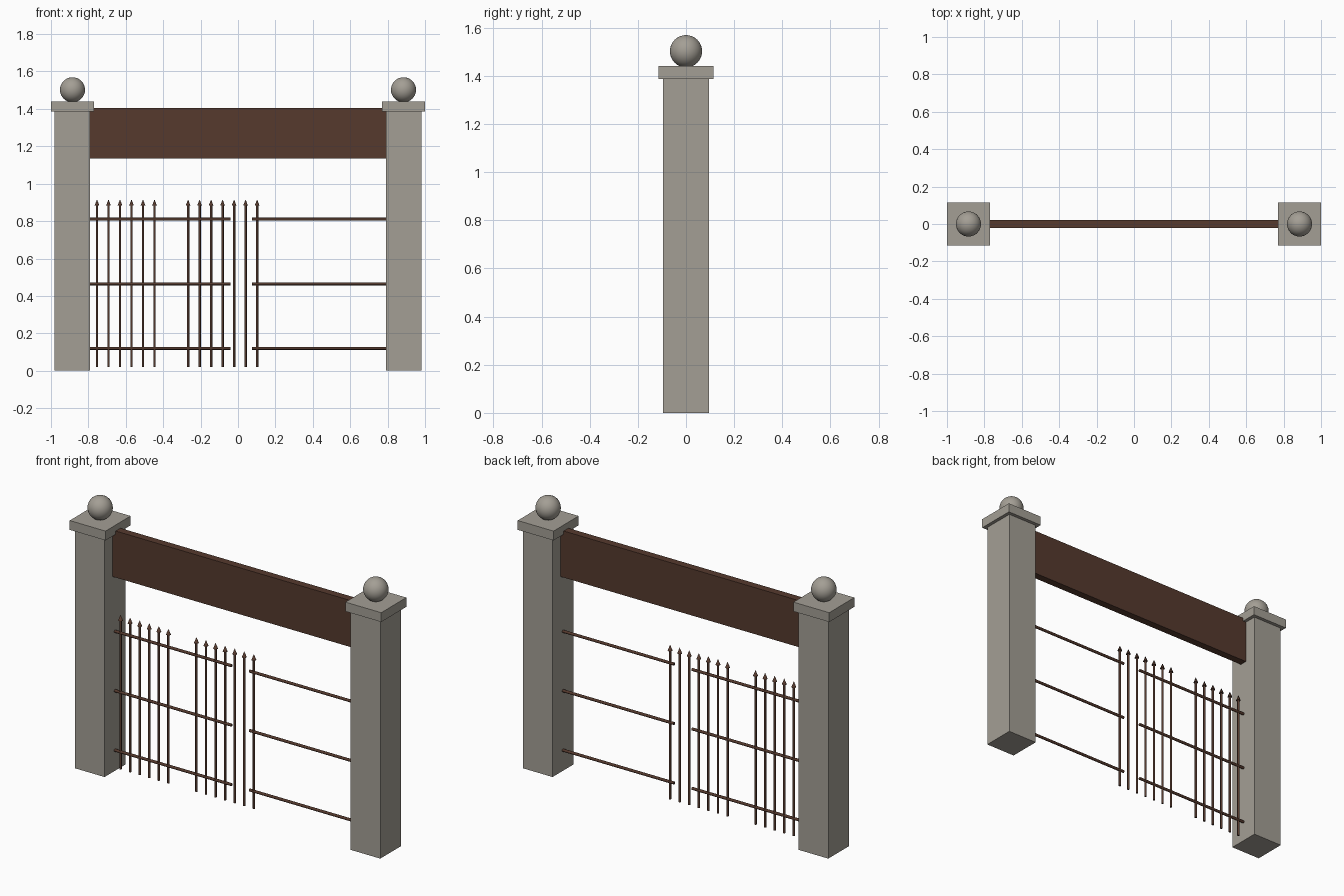
import bpy
import math

cube = bpy.data.objects.get("Cube")
if cube:
    bpy.data.objects.remove(cube, do_unlink=True)


def material(name, rgb):
    m = bpy.data.materials.new(name)
    m.use_nodes = True
    colour = (*rgb, 1)
    m.diffuse_color = colour
    bsdf = next(n for n in m.node_tree.nodes if n.type == "BSDF_PRINCIPLED")
    bsdf.inputs["Base Color"].default_value = colour
    return m


stone = material("grey stone", (0.37, 0.345, 0.30))
brown = material("dark brown", (0.092, 0.042, 0.027))


def finish(name, mat, smooth=False):
    o = bpy.context.object
    o.name = name
    o.data.materials.append(mat)
    if smooth:
        bpy.ops.object.shade_smooth_by_angle(angle=math.radians(50))
    return o


def box(name, centre, size, mat):
    bpy.ops.mesh.primitive_cube_add(size=1, location=centre)
    bpy.context.object.scale = size
    bpy.ops.object.transform_apply(location=False, rotation=False, scale=True)
    return finish(name, mat)


def rod(name, centre, length, radius, mat, rotation=(0, 0, 0)):
    bpy.ops.mesh.primitive_cylinder_add(vertices=12, radius=radius, depth=length,
                                        location=centre, rotation=rotation)
    return finish(name, mat, True)


# Stone pillars with caps and balls
for side, x in (("right", -0.885), ("left", 0.885)):
    box(f"{side}_pillar", (x, 0, 0.693), (0.19, 0.19, 1.386), stone)
    box(f"{side}_pillar_cap", (x, 0, 1.413), (0.23, 0.23, 0.054), stone)
    bpy.ops.mesh.primitive_uv_sphere_add(segments=32, ring_count=16, radius=0.067,
                                         location=(x, 0, 1.502))
    finish(f"{side}_pillar_ball", stone, True)

# Overhead beam
box("beam", (0, 0, 1.27), (1.58, 0.044, 0.27), brown)

# Horizontal rails of both gate leaves
for side, start, end in (("right", -0.79, -0.04), ("left", 0.075, 0.79)):
    for level, z in (("lower", 0.12), ("middle", 0.465), ("upper", 0.81)):
        rod(f"{side}_{level}_rail", ((start + end) / 2, 0, z), end - start,
            0.008, brown, (0, math.pi / 2, 0))

# Upright bars with pointed tips, in two groups
for group, first, count in (("outer", -0.754, 6), ("inner", -0.267, 7)):
    for i in range(count):
        x = first + i * 0.0615
        rod(f"{group}_bar_{i + 1}", (x, 0, 0.453), 0.866, 0.0065, brown)
        bpy.ops.mesh.primitive_cone_add(vertices=12, radius1=0.013, depth=0.033,
                                        location=(x, 0, 0.899))
        finish(f"{group}_bar_tip_{i + 1}", brown, True)
